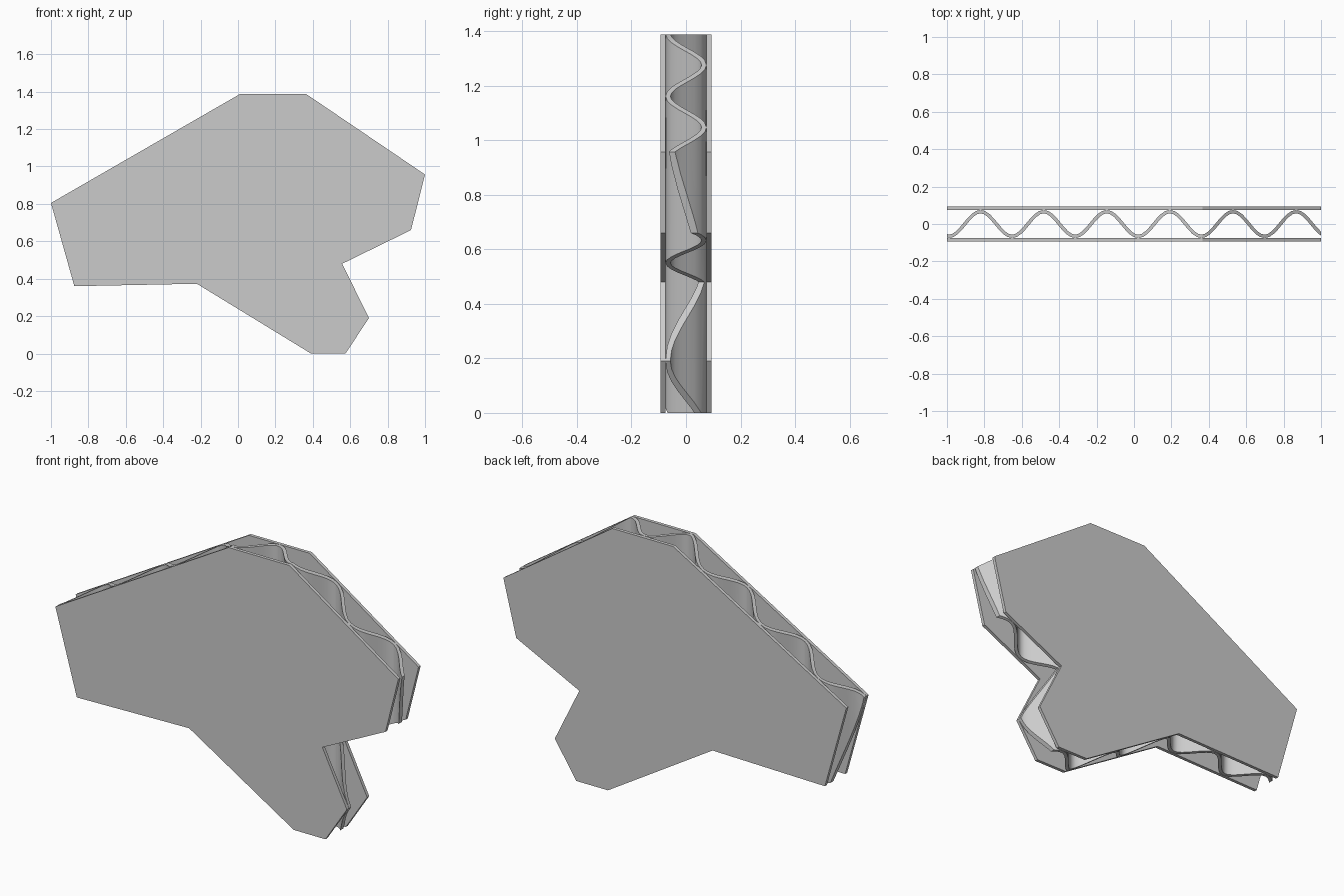
import bpy, bmesh, math

if "Cube" in bpy.data.objects:
    bpy.data.objects.remove(bpy.data.objects["Cube"])

OUTLINE = [(-1, .805), (-.875, .36), (-.22, .373), (.39, 0), (.575, 0), (.70, .19),
           (.557, .48), (.925, .66), (1, .957), (.365, 1.387), (.01, 1.387)]
HALF, LINER = .093, .0175          # half thickness of the board, sheet thickness
PERIOD, PEAK = .3375, .192         # flute spacing and the x of one crest
FLUTE = .018                       # thickness of the fluted sheet
AMP = HALF - LINER - FLUTE / 2 - .0005


def make(name, bm):
    bmesh.ops.recalc_face_normals(bm, faces=bm.faces)
    me = bpy.data.meshes.new(name)
    bm.to_mesh(me)
    bm.free()
    ob = bpy.data.objects.new(name, me)
    bpy.context.collection.objects.link(ob)
    return ob


def slab(name, y0, y1):
    """Extrude the torn outline between two depths."""
    bm = bmesh.new()
    a = [bm.verts.new((x, y0, z)) for x, z in OUTLINE]
    b = [bm.verts.new((x, y1, z)) for x, z in OUTLINE]
    bm.faces.new(a)
    bm.faces.new(b[::-1])
    for i in range(len(a)):
        j = (i + 1) % len(a)
        bm.faces.new((a[i], a[j], b[j], b[i]))
    return make(name, bm)


# Flat outer sheets
slab("front_liner", -HALF, -HALF + LINER)
slab("back_liner", HALF - LINER, HALF)

# Fluted middle sheet: a thick cosine ribbon running up z
bm = bmesh.new()
rings = []
step = PERIOD / 16
k = 2 * math.pi / PERIOD
for i in range(-62, 46):
    x = PEAK + i * step
    y, slope = AMP * math.cos(k * (x - PEAK)), -AMP * k * math.sin(k * (x - PEAK))
    n = math.hypot(1, slope)
    dx, dy = -slope / n * FLUTE / 2, FLUTE / 2 / n
    rings.append([bm.verts.new((x + s * dx, y + s * dy, z))
                  for s, z in ((-1, -.1), (1, -.1), (1, 1.5), (-1, 1.5))])
for r, q in zip(rings, rings[1:]):
    for j in range(4):
        m = (j + 1) % 4
        bm.faces.new((r[j], r[m], q[m], q[j]))
bm.faces.new(rings[0])
bm.faces.new(rings[-1])
flute = make("fluted_core", bm)

# Trim the fluted sheet to the outline
cutter = slab("trim_cutter", -.2, .2)
cutter.hide_render = True
mod = flute.modifiers.new("trim", 'BOOLEAN')
mod.operation, mod.solver, mod.object = 'INTERSECT', 'EXACT', cutter
bpy.context.view_layer.objects.active = flute
flute.select_set(True)
bpy.ops.object.modifier_apply(modifier="trim")
bpy.data.objects.remove(cutter)
bpy.ops.object.shade_smooth_by_angle(angle=math.radians(35))
